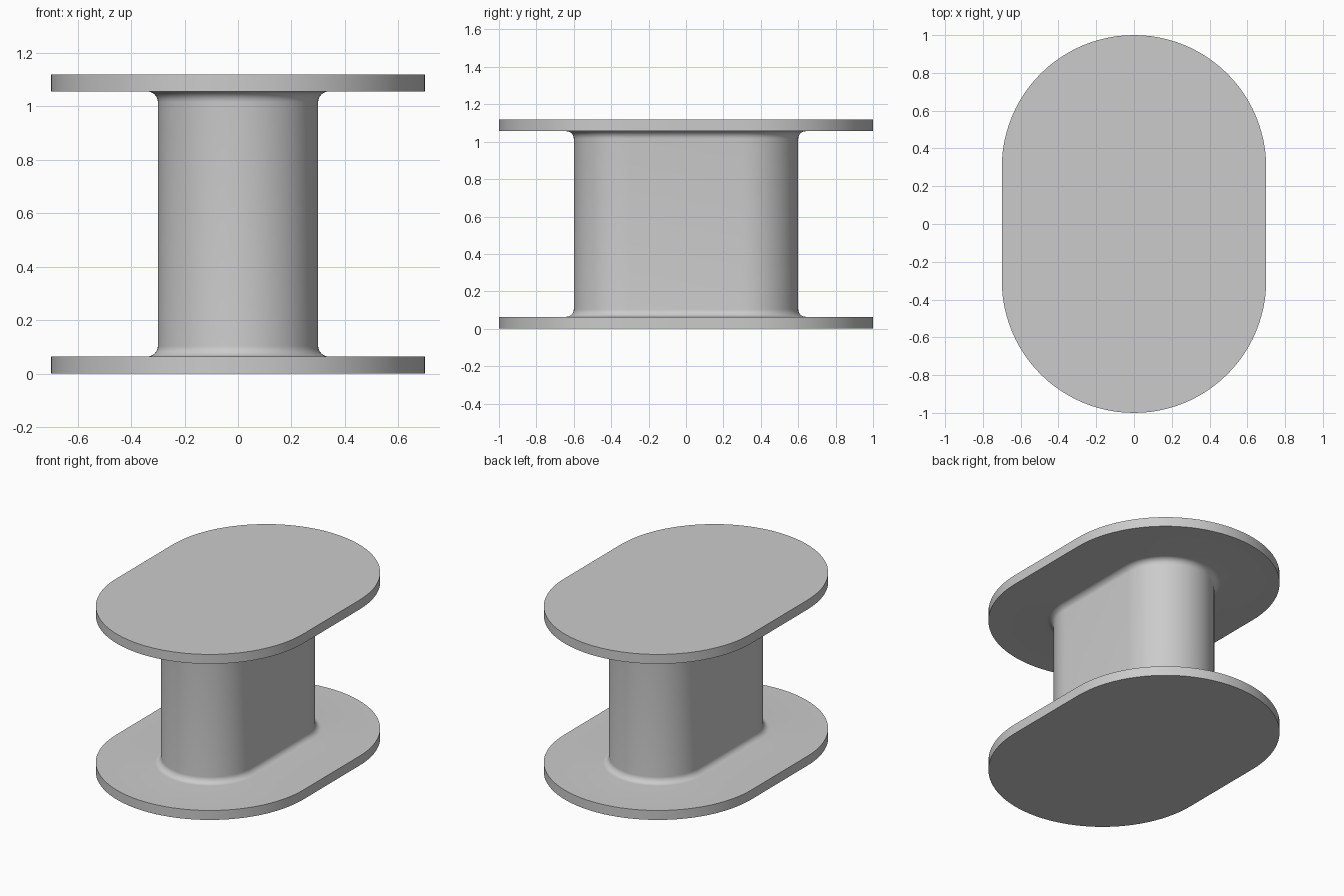
import bpy, bmesh, math

if "Cube" in bpy.data.objects:
    bpy.data.objects.remove(bpy.data.objects["Cube"])

STRAIGHT = 0.3    # half length of the straight sides
SEGMENTS = 48     # segments per rounded end
FLANGE_R, CORE_R, FILLET = 0.7, 0.3, 0.04
HEIGHT, THICK = 1.12, 0.064

grey = bpy.data.materials.new("light grey")
grey.diffuse_color = (0.6, 0.6, 0.6, 1)
grey.use_nodes = True
grey.node_tree.nodes["Principled BSDF"].inputs["Base Color"].default_value = grey.diffuse_color


def stadium(radius):
    """Outline with two rounded ends, long along y."""
    pts = []
    for side in (1, -1):
        for i in range(SEGMENTS + 1):
            a = math.pi * i / SEGMENTS
            pts.append((side * radius * math.cos(a),
                        side * (STRAIGHT + radius * math.sin(a))))
    return pts


# Lower half of the wall profile: flange edge, fillet into the core
lower = [(FLANGE_R, 0), (FLANGE_R, THICK)]
for i in range(9):
    a = math.pi / 2 * i / 8
    lower.append((CORE_R + FILLET * (1 - math.sin(a)),
                  THICK + FILLET * (1 - math.cos(a))))
profile = lower + [(r, HEIGHT - z) for r, z in reversed(lower)]

# Loft the outline through the profile and cap both ends
bm = bmesh.new()
rings = [[bm.verts.new((x, y, z)) for x, y in stadium(r)] for r, z in profile]
for a, b in zip(rings, rings[1:]):
    n = len(a)
    for i in range(n):
        j = (i + 1) % n
        bm.faces.new((a[i], a[j], b[j], b[i]))
bm.faces.new(rings[0][::-1])
bm.faces.new(rings[-1])
bmesh.ops.recalc_face_normals(bm, faces=bm.faces[:])

mesh = bpy.data.meshes.new("flanged_spool")
bm.to_mesh(mesh)
bm.free()
mesh.materials.append(grey)
spool = bpy.data.objects.new("flanged_spool", mesh)
bpy.context.collection.objects.link(spool)

# Smooth the curved walls, keep the rims sharp
bpy.context.view_layer.objects.active = spool
spool.select_set(True)
bpy.ops.object.shade_smooth_by_angle(angle=math.radians(30))
